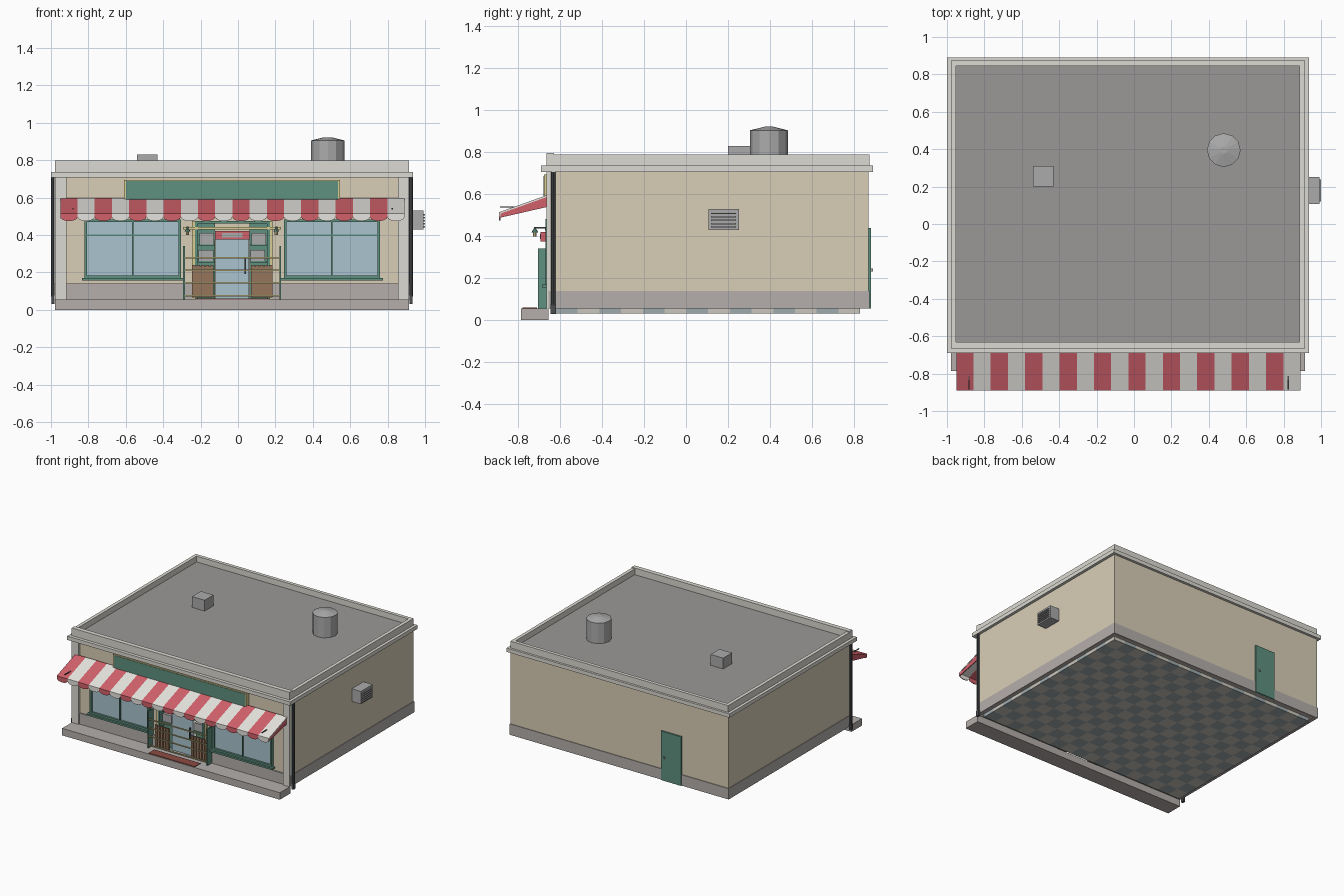
import bpy, bmesh, math
from mathutils import Vector, Matrix

if "Cube" in bpy.data.objects:
    bpy.data.objects.remove(bpy.data.objects["Cube"])

def mat(name, hexa):
    m = bpy.data.materials.new(name)
    c = [int(hexa[i:i+2], 16) / 255 for i in (0, 2, 4)]
    m.diffuse_color = [((v + .055) / 1.055) ** 2.4 for v in c] + [1]
    m.use_nodes = True
    m.node_tree.nodes["Principled BSDF"].inputs["Base Color"].default_value = m.diffuse_color
    return m

CREAM, STONE, TRIM = mat("cream", "D9CEB6"), mat("stone", "B5AFAB"), mat("trim", "DCDAD2")
GREEN, RED, WHITE = mat("green", "5F9080"), mat("red", "D2616B"), mat("white", "E6E4DF")
GLASS, ROOF, WOOD = mat("glass", "AAC3CF"), mat("roof", "9B9997"), mat("wood", "96755C")
GOLD, DARK, METAL = mat("gold", "D9CE93"), mat("dark", "4A4C4E"), mat("metal", "ABABAB")
TILE_A, TILE_B = mat("tile_light", "C9C6BC"), mat("tile_blue", "9FAAAE")
MAT = mat("doormat", "8A4B42")

def finish(name, bm, *mats):
    bmesh.ops.recalc_face_normals(bm, faces=bm.faces)
    me = bpy.data.meshes.new(name)
    bm.to_mesh(me)
    bm.free()
    for m in mats:
        me.materials.append(m)
    ob = bpy.data.objects.new(name, me)
    bpy.context.collection.objects.link(ob)
    return ob

def add_box(bm, x0, x1, y0, y1, z0, z1):
    M = Matrix.Translation(((x0+x1)/2, (y0+y1)/2, (z0+z1)/2)) @ Matrix.Diagonal((x1-x0, y1-y0, z1-z0, 1))
    return bmesh.ops.create_cube(bm, size=1, matrix=M)["verts"]

def boxes(name, m, *bs):
    bm = bmesh.new()
    for b in bs:
        add_box(bm, *b)
    return finish(name, bm, m)

def ring(x0, x1, y0, y1, z0, z1, t):
    return [(x0, x1, y0, y0+t, z0, z1), (x0, x1, y1-t, y1, z0, z1),
            (x0, x0+t, y0+t, y1-t, z0, z1), (x1-t, x1, y0+t, y1-t, z0, z1)]

def frame(x0, x1, z0, z1, y0, y1, t):
    return [(x0, x0+t, y0, y1, z0, z1), (x1-t, x1, y0, y1, z0, z1),
            (x0+t, x1-t, y0, y1, z0, z0+t), (x0+t, x1-t, y0, y1, z1-t, z1)]

def add_prism(bm, pts, offset):
    f = bm.faces.new([bm.verts.new(p) for p in pts])
    r = bmesh.ops.extrude_face_region(bm, geom=[f])
    vs = [g for g in r["geom"] if isinstance(g, bmesh.types.BMVert)]
    bmesh.ops.translate(bm, verts=vs, vec=offset)
    bm.faces.new([bm.verts.new(p) for p in pts])
    bmesh.ops.remove_doubles(bm, verts=bm.verts, dist=1e-5)

def cyl(name, m, x, y, z0, z1, r, n=12, r2=None):
    bm = bmesh.new()
    bmesh.ops.create_cone(bm, cap_ends=True, segments=n, radius1=r, radius2=r if r2 is None else r2,
                          depth=z1-z0, matrix=Matrix.Translation((x, y, (z0+z1)/2)))
    return finish(name, bm, m)

XL, XR, YF, YB, CX = -.978, .913, -.645, .87, -.0325

# Checkered floor, visible from below
bm = bmesh.new()
nx, ny = 18, 14
sx, sy = 1.82 / nx, 1.45 / ny
for i in range(nx):
    for j in range(ny):
        vs = add_box(bm, -.94+i*sx, -.94+(i+1)*sx, -.62+j*sy, -.62+(j+1)*sy, .033, .06)
        for f in {f for v in vs for f in v.link_faces}:
            f.material_index = (i + j) % 2
finish("floor_tiles", bm, TILE_A, TILE_B)

# Front step and doormat
boxes("front_step", STONE, (XL, XR, -.785, -.655, 0, .055))
boxes("doormat", MAT, (-.23, .17, -.78, -.71, .055, .06))

# Walls, with a doorway in the front
T = .04
boxes("side_and_back_walls", CREAM, (XL, XL+T, YF, YB, .06, .71), (XR-T, XR, YF, YB, .06, .71),
      (XL+T, XR-T, YB-T, YB, .06, .71))
boxes("front_wall", CREAM, (XL+T, -.23, YF, YF+T, .06, .71), (.17, XR-T, YF, YF+T, .06, .71),
      (-.23, .17, YF, YF+T, .47, .71))
boxes("wall_base", STONE, (XL-.005, XL+.02, -.65, .875, .055, .14), (XR-.02, XR+.005, -.65, .875, .055, .14),
      (XL, XR, .85, .875, .055, .14), (XL, -.23, -.655, -.63, .055, .14), (.17, XR, -.655, -.63, .055, .14))
boxes("corner_pilasters", TRIM, (XL, -.918, -.665, -.625, .055, .71), (.855, XR, -.665, -.625, .055, .71))

# Cornice, parapet and roof
boxes("cornice", TRIM, *ring(-1, .935, -.69, .89, .707, .737, .05))
boxes("parapet", TRIM, *ring(XL, XR, -.66, .873, .737, .79, .027))
boxes("front_parapet_cap", TRIM, (XL, XR, -.665, -.63, .737, .797))
boxes("roof_deck", ROOF, (-.955, .89, -.64, .85, .70, .745))
boxes("roof_vent_box", METAL, (-.54, -.43, .2, .31, .745, .83))
cyl("roof_tank", METAL, .48, .395, .745, .905, .09)
cyl("roof_tank_cap", METAL, .48, .395, .905, .922, .09, r2=.02)

# Sign board
boxes("sign_board", GREEN, (-.6, .535, -.68, -.64, .59, .688))
boxes("sign_border", GOLD, *frame(-.61, .545, .582, .694, -.677, -.64, .01))

# Striped awning with scalloped valance
bm = bmesh.new()
w = 1.84 / 20
for i in range(20):
    before = set(bm.faces)
    x = -.95 + i * w
    side = [(-.66, .597), (-.89, .515), (-.89, .506), (-.66, .588)]
    strip = bmesh.new()
    add_prism(strip, [(x, y, z) for y, z in side], (w, 0, 0))
    arc = [(x + w/2 - w/2*math.cos(math.pi*k/6), -.89, .496 - .022*math.sin(math.pi*k/6)) for k in range(7)]
    add_prism(strip, [(x+w, -.89, .515), (x, -.89, .515)] + arc, (0, .006, 0))
    for f in strip.faces:
        f.material_index = i % 2
    tmp = bpy.data.meshes.new("tmp")
    strip.to_mesh(tmp)
    strip.free()
    bm.from_mesh(tmp)
    bpy.data.meshes.remove(tmp)
finish("awning", bm, RED, WHITE)
for s, x in (("left", -.948), ("right", .882)):
    bm = bmesh.new()
    add_prism(bm, [(x, -.66, .594), (x, -.888, .512), (x, -.888, .488), (x, -.66, .54)], (.006, 0, 0))
    finish(s + "_awning_end", bm, RED)
boxes("awning_brackets", DARK, *[(x-.003, x+.003, -.885, -.81, .537, .543) for x in (-.883, .825)])

# Shop windows
for s, x0 in (("left", -.82), ("right", .245)):
    x1, xm = x0 + .515, x0 + .2575
    boxes(s + "_window_frame", GREEN, *frame(x0, x1, .17, .482, -.67, -.64, .014),
          (xm-.004, xm+.004, -.665, -.64, .18, .47), (x0, x1, -.663, -.64, .394, .402))
    boxes(s + "_window_glass", GLASS, (x0+.01, x1-.01, -.655, -.642, .18, .475))
    boxes(s + "_window_sill", GREEN, (x0-.014, x1+.014, -.685, -.64, .157, .17))

# Entrance: frame, glass door, header plaque
boxes("entrance_frame", GREEN, (-.23, -.215, -.665, -.61, .06, .475), (.155, .17, -.665, -.61, .06, .475),
      (-.215, .155, -.665, -.61, .46, .475))
boxes("entrance_trim", GOLD, (-.295, .23, -.672, -.645, .428, .442), (-.245, -.23, -.66, -.64, .06, .475),
      (.17, .185, -.66, -.64, .06, .475))
boxes("entrance_glass", GLASS, (-.12, .06, -.645, -.635, .06, .42))
boxes("door_handle", DARK, (.036, .042, -.66, -.645, .19, .28))
boxes("door_header", RED, (-.122, .062, -.692, -.645, .375, .42))
boxes("door_header_plaque", METAL, (-.085, .025, -.695, -.69, .387, .41))

# Display shelves and slatted crates beside the door
for s, x0, x1 in (("left", -.215, -.122), ("right", .062, .155)):
    boxes(s + "_display_shelves", GREEN, (x0, x1, -.61, -.6, .06, .46),
          *[(x0, x1, -.64, -.61, z, z+.01) for z in (.25, .34, .43)])
    boxes(s + "_goods", METAL, (x0+.01, x1-.005, -.635, -.612, .35, .41), (x0+.005, x1-.01, -.635, -.612, .26, .32))
for s, x0 in (("left", -.25), ("right", .065)):
    boxes(s + "_crate", WOOD, (x0+.005, x0+.12, -.672, -.655, .065, .23),
          *[(x0+.004+k*.0245, x0+.022+k*.0245, -.68, -.672, .065, .238) for k in range(5)])

# Front rail rack with green end panels
boxes("rack_end_panels", GREEN, (-.293, -.284, -.705, -.645, .055, .342), (.222, .231, -.705, -.645, .055, .342))
boxes("rack_rails", GOLD, *[(-.285, .223, -.698, -.691, z-.004, z+.004) for z in (.075, .145, .21, .277)])

# Entrance lanterns
for s, x in (("left", -.27), ("right", .205)):
    boxes(s + "_lantern_arm", DARK, (x-.005, x+.005, -.725, -.645, .436, .444))
    cyl(s + "_lantern_shade", GREEN, x, -.72, .418, .44, .016, 8, .004)
    cyl(s + "_lantern_bulb", GOLD, x, -.72, .4, .418, .009, 8)

# Downspouts
for s, x in (("left", -.99), ("right", .925)):
    cyl(s + "_downspout", DARK, x, -.632, .07, .707, .01, 8)
    boxes(s + "_downspout_foot", DARK, (x-.008, x+.008, -.645, -.62, .03, .075))

# Wall air unit with louvres
boxes("air_unit", METAL, (.91, .992, .107, .252, .43, .53))
boxes("air_unit_louvres", METAL, *[(.99, 1, .12, .239, .441+k*.016, .448+k*.016) for k in range(5)])

# Back door
boxes("back_door", GREEN, (-.575, -.4, .86, .882, .055, .44))
boxes("back_door_knob", METAL, (-.437, -.423, .88, .89, .233, .247))
